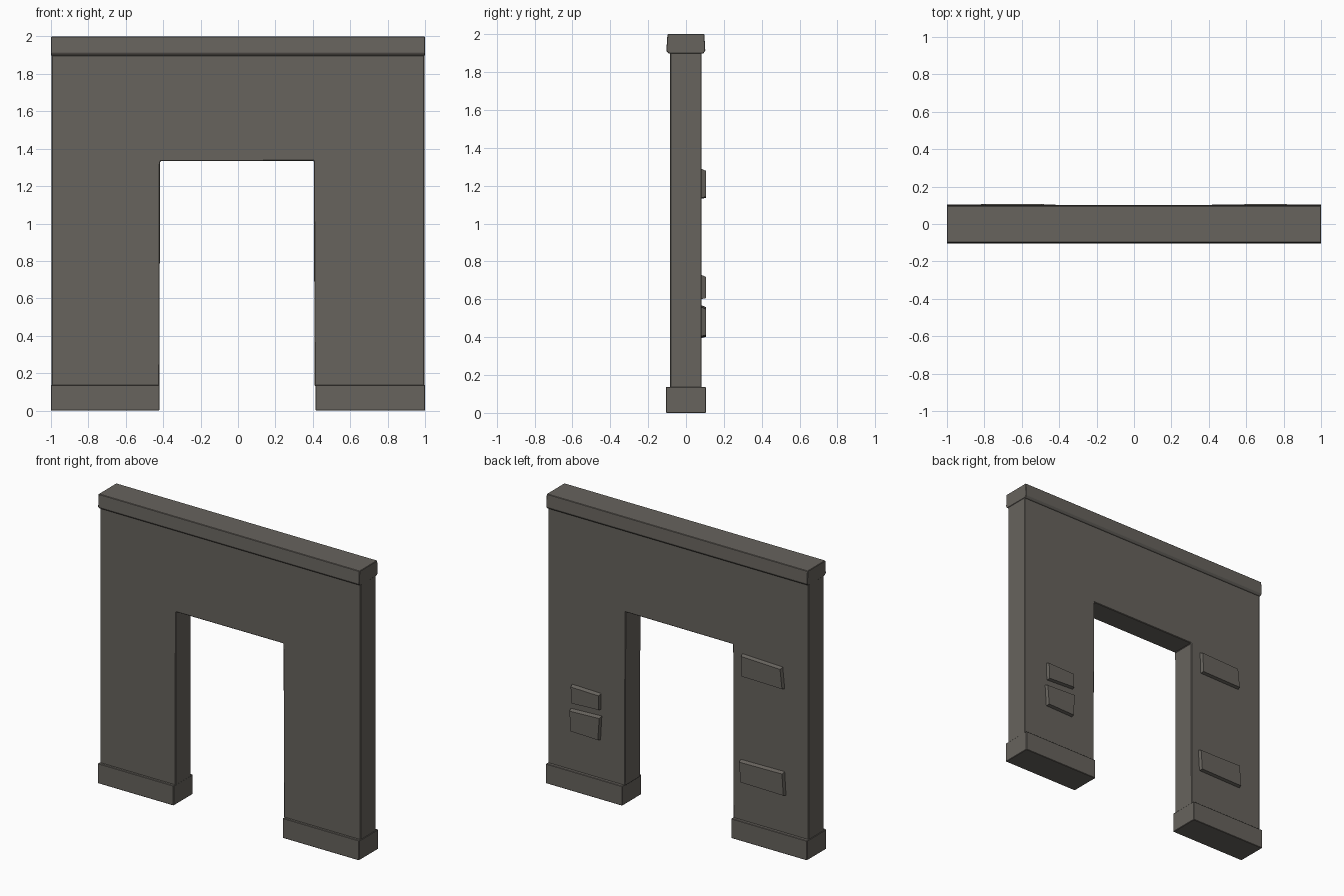
import bpy, bmesh
from mathutils import Vector

if "Cube" in bpy.data.objects:
    bpy.data.objects.remove(bpy.data.objects["Cube"])

stone = bpy.data.materials.new("grey_stone")
stone.diffuse_color = (0.135, 0.125, 0.11, 1)
stone.use_nodes = True
stone.node_tree.nodes["Principled BSDF"].inputs["Base Color"].default_value = stone.diffuse_color


def loft(name, ring_a, ring_b, bevel=0.0):
    """Solid between two matching outlines, with worn edges."""
    bm = bmesh.new()
    a = [bm.verts.new(p) for p in ring_a]
    b = [bm.verts.new(p) for p in ring_b]
    bm.faces.new(a)
    bm.faces.new(b[::-1])
    for i in range(len(a)):
        j = (i + 1) % len(a)
        bm.faces.new((a[i], b[i], b[j], a[j]))
    bmesh.ops.recalc_face_normals(bm, faces=bm.faces)
    me = bpy.data.meshes.new(name)
    bm.to_mesh(me)
    bm.free()
    me.materials.append(stone)
    ob = bpy.data.objects.new(name, me)
    bpy.context.collection.objects.link(ob)
    if bevel:
        mod = ob.modifiers.new("worn_edges", 'BEVEL')
        mod.width, mod.segments = bevel, 1
    return ob


def along_x(name, profile, x0, x1, bevel):
    return loft(name, [(x0, y, z) for y, z in profile],
                [(x1, y, z) for y, z in profile], bevel)


# Wall with the doorway cut into its outline
arch = [(-0.997, 0.13), (-0.42, 0.13), (-0.417, 1.333), (0.405, 1.335),
        (0.41, 0.13), (0.997, 0.13), (0.997, 1.905), (-0.997, 1.905)]
loft("doorway_wall", [(x, -0.084, z) for x, z in arch],
     [(x, 0.083, z) for x, z in arch], 0.004)

# Top coping, its lower edges chamfered back to the wall
cap = [(-0.09, 1.897), (0.09, 1.897), (0.102, 1.912), (0.097, 2.0),
       (-0.098, 2.0), (-0.104, 1.912)]
along_x("coping", cap, -1.0, 1.0, 0.003)

# Plinth under each pier
plinth = [(-0.105, 0), (0.105, 0), (0.105, 0.136), (0.08, 0.136),
          (-0.08, 0.136), (-0.105, 0.138)]
along_x("left_plinth", plinth, -1.0, -0.42, 0.003)
along_x("right_plinth", plinth, 0.415, 1.0, 0.003)

# Uneven bricks standing proud of the back face
bricks = {
    "upper_brick_right": [(0.59, 0.61), (0.81, 0.60), (0.815, 0.73), (0.59, 0.725)],
    "lower_brick_right": [(0.595, 0.40), (0.815, 0.405), (0.825, 0.56), (0.585, 0.57)],
    "high_brick_left": [(-0.815, 1.13), (-0.495, 1.135), (-0.49, 1.29), (-0.80, 1.28)],
    "low_brick_left": [(-0.825, 0.395), (-0.485, 0.40), (-0.475, 0.555), (-0.815, 0.56)],
}
for name, quad in bricks.items():
    pts = [Vector((x, 0, z)) for x, z in quad]
    mid = sum(pts, Vector()) / 4
    outer = []
    for p in pts:
        inset = Vector((0.006 if p.x < mid.x else -0.006, 0,
                        0.006 if p.z < mid.z else -0.012))
        outer.append(p + inset + Vector((0, 0.106, 0)))
    loft(name, [p + Vector((0, 0.078, 0)) for p in pts], outer)
